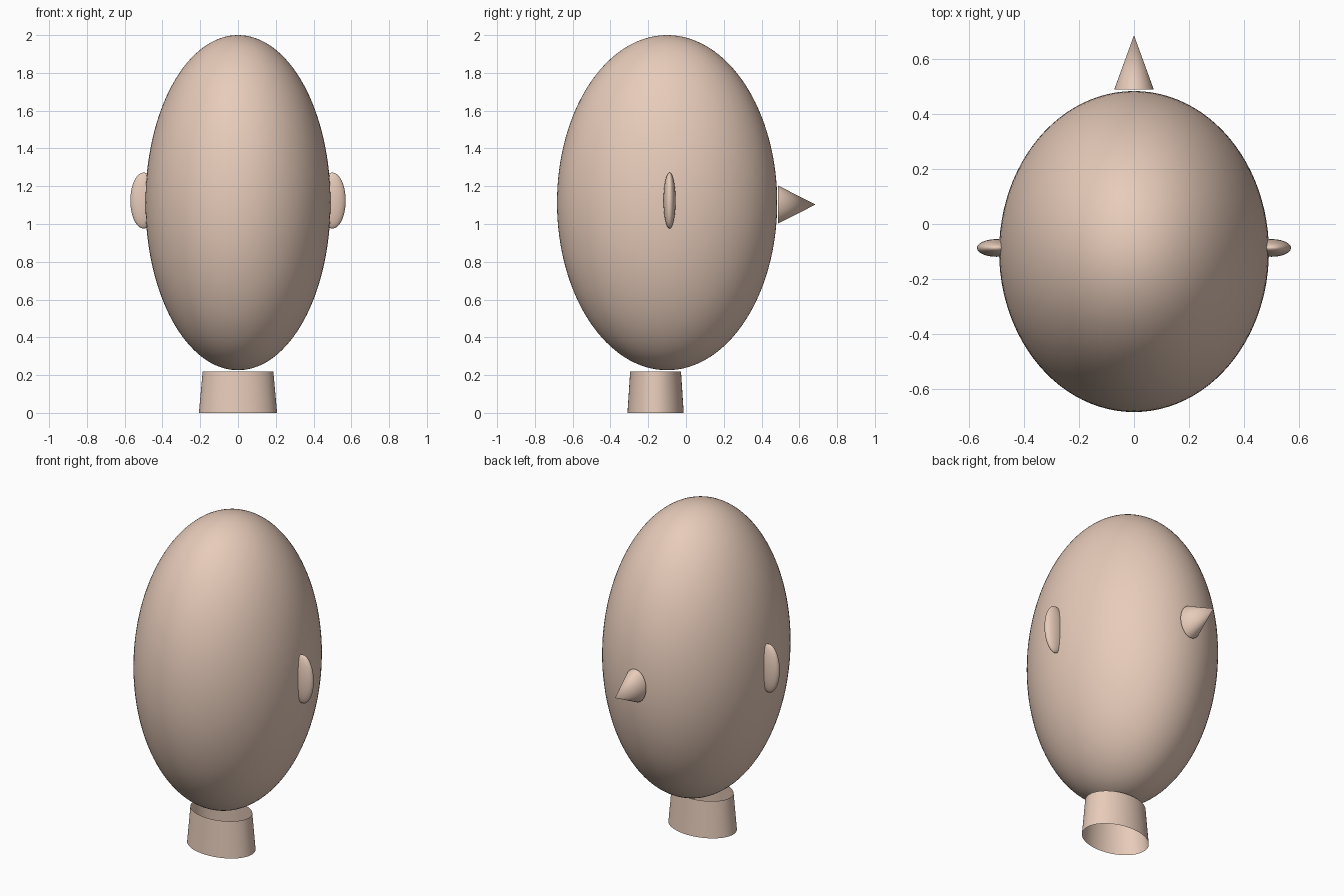
import bpy
import math

if "Cube" in bpy.data.objects:
    bpy.data.objects.remove(bpy.data.objects["Cube"])


def finish(obj, name):
    obj.name = name
    obj.data.materials.append(skin)
    bpy.ops.object.transform_apply(location=False, rotation=True, scale=True)
    bpy.ops.object.shade_smooth_by_angle(angle=math.radians(40))
    return obj


def ellipsoid(name, center, radii, segments, rings):
    bpy.ops.mesh.primitive_uv_sphere_add(segments=segments, ring_count=rings,
                                         radius=1, location=center)
    bpy.context.object.scale = radii
    return finish(bpy.context.object, name)


def open_cone(name, center, r_base, r_top, depth, scale, rot=(0, 0, 0)):
    bpy.ops.mesh.primitive_cone_add(vertices=64, radius1=r_base, radius2=r_top,
                                    depth=depth, end_fill_type='NOTHING',
                                    location=center, rotation=rot)
    bpy.context.object.scale = scale
    return finish(bpy.context.object, name)


skin = bpy.data.materials.new("skin")
skin.diffuse_color = (0.80, 0.60, 0.49, 1)
skin.use_nodes = True
skin.node_tree.nodes["Principled BSDF"].inputs["Base Color"].default_value = skin.diffuse_color

# Egg-shaped head
ellipsoid("head", (0, -0.10, 1.113), (0.49, 0.583, 0.887), 96, 64)

# Thin ears, one on each side
for side, label in ((-1, "left"), (1, "right")):
    ellipsoid(label + "_ear", (side * 0.50, -0.087, 1.124),
              (0.07, 0.032, 0.148), 48, 32)

# Pointed nose, pointing along +y
open_cone("nose", (0, 0.587, 1.103), 0.1, 0, 0.198, (0.72, 1, 1),
          (-math.pi / 2, 0, 0))

# Oval, slightly tapered open neck
open_cone("neck", (0, -0.161, 0.11), 0.207, 0.187, 0.22, (1, 0.72, 1))
